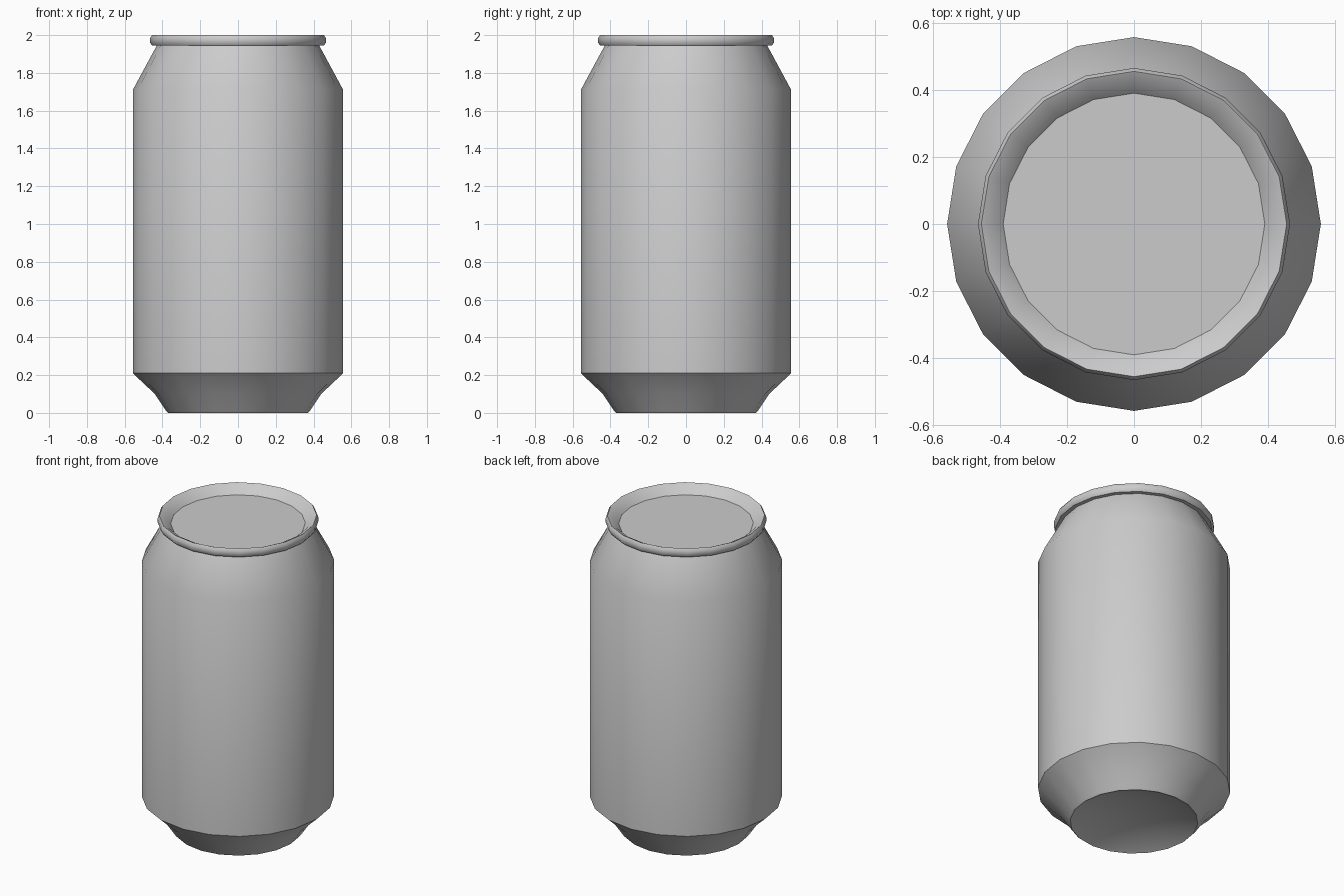
import bpy, bmesh
from math import cos, sin, tau, radians

if "Cube" in bpy.data.objects:
    bpy.data.objects.remove(bpy.data.objects["Cube"])

SIDES = 20


def lathe(name, profile, angle=40):
    """Spin (radius, z) points around z; radius 0 makes a pole."""
    bm = bmesh.new()
    rings = []
    for r, z in profile:
        if r == 0:
            rings.append([bm.verts.new((0, 0, z))] * SIDES)
        else:
            rings.append([bm.verts.new((r * cos(tau * i / SIDES), r * sin(tau * i / SIDES), z))
                          for i in range(SIDES)])
    for a, b in zip(rings, rings[1:]):
        for i in range(SIDES):
            j = (i + 1) % SIDES
            bm.faces.new(dict.fromkeys((a[i], a[j], b[j], b[i])))
    bmesh.ops.recalc_face_normals(bm, faces=bm.faces)
    mesh = bpy.data.meshes.new(name)
    bm.to_mesh(mesh)
    bm.free()
    ob = bpy.data.objects.new(name, mesh)
    bpy.context.collection.objects.link(ob)
    bpy.ops.object.select_all(action='DESELECT')
    bpy.context.view_layer.objects.active = ob
    ob.select_set(True)
    bpy.ops.object.shade_smooth_by_angle(angle=radians(angle))
    return ob


# Whole can: domed base, foot, straight wall, shoulder, rolled rim, sunken lid
lathe("can", [
    (0, 0.07), (0.20, 0.05), (0.36, 0.005), (0.37, 0), (0.38, 0.01), (0.44, 0.10),
    (0.557, 0.21), (0.557, 1.71), (0.43, 1.945),
    (0.455, 1.945), (0.465, 1.96), (0.465, 1.985), (0.455, 2.0),
    (0.425, 1.985), (0.39, 1.95), (0, 1.95),
])
